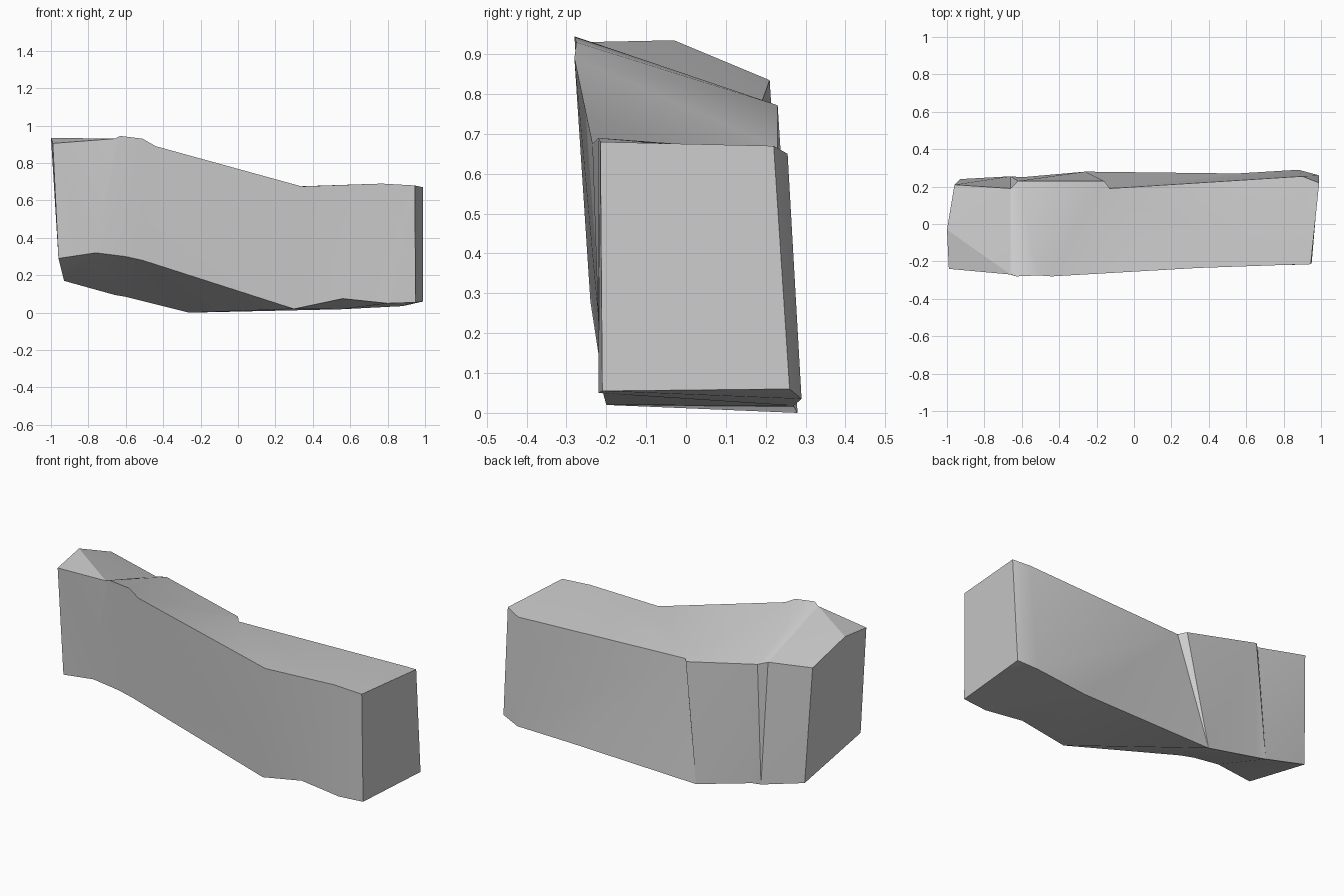
import bpy, bmesh, math

cube = bpy.data.objects.get("Cube")
if cube:
    bpy.data.objects.remove(cube, do_unlink=True)

# Long edges of the slab, running from the tall end to the low end
FRONT_TOP = [(-.99, -.24, .905), (-.66, -.27, .93), (-.63, -.28, .945), (-.51, -.275, .93),
             (-.44, -.28, .89), (.34, -.235, .675), (.77, -.22, .69), (.945, -.215, .68)]
FRONT_BOTTOM = [(-.96, -.23, .29), (-.76, -.24, .32), (-.6, -.24, .3), (-.51, -.24, .28),
                (.3, -.2, .02), (.56, -.215, .075), (.8, -.22, .05), (.95, -.21, .055)]
BACK_BOTTOM = [(-.93, .24, .17), (-.66, .255, .095), (-.6, .25, .085), (-.26, .28, 0),
               (.55, .27, .018), (.88, .29, .035), (.99, .26, .06)]
BACK_TOP = [(-.96, .21, .835), (-.66, .19, .78), (-.62, .23, .772), (-.16, .23, .665),
            (-.13, .19, .66), (.9, .255, .65), (.99, .22, .67)]
RIDGE = (-1, -.03, .935)


def make_material(name, value):
    mat = bpy.data.materials.new(name)
    mat.use_nodes = True
    colour = (value, value, value, 1)
    mat.diffuse_color = colour
    mat.node_tree.nodes["Principled BSDF"].inputs["Base Color"].default_value = colour
    return mat


def bridge(bm, a, b):
    """Fill between two edges, always stepping along the one that lags in x."""
    i = j = 0
    while i < len(a) - 1 or j < len(b) - 1:
        step_a = j == len(b) - 1 or (i < len(a) - 1 and a[i + 1].co.x <= b[j + 1].co.x)
        if step_a:
            bm.faces.new((a[i], a[i + 1], b[j]))
            i += 1
        else:
            bm.faces.new((a[i], b[j + 1], b[j]))
            j += 1


bm = bmesh.new()
front_top, front_bottom, back_bottom, back_top = (
    [bm.verts.new(p) for p in rail]
    for rail in (FRONT_TOP, FRONT_BOTTOM, BACK_BOTTOM, BACK_TOP))
ridge = bm.verts.new(RIDGE)

# Long sides
bridge(bm, front_top, front_bottom)
bridge(bm, front_bottom, back_bottom)
bridge(bm, back_bottom, back_top)
bridge(bm, back_top, [ridge] + front_top[1:])

# Sloped corner and the two ends
bm.faces.new((front_top[0], front_top[1], ridge))
bm.faces.new((front_top[0], ridge, back_top[0], back_bottom[0], front_bottom[0]))
bm.faces.new((front_top[-1], back_top[-1], back_bottom[-1], front_bottom[-1]))
bmesh.ops.recalc_face_normals(bm, faces=bm.faces)

mesh = bpy.data.meshes.new("stone_slab")
bm.to_mesh(mesh)
bm.free()
mesh.materials.append(make_material("stone_grey", .6))
slab = bpy.data.objects.new("stone_slab", mesh)
bpy.context.collection.objects.link(slab)

# Soft facets with crisp main edges
bpy.ops.object.select_all(action='DESELECT')
slab.select_set(True)
bpy.context.view_layer.objects.active = slab
bpy.ops.object.shade_smooth_by_angle(angle=math.radians(30))
